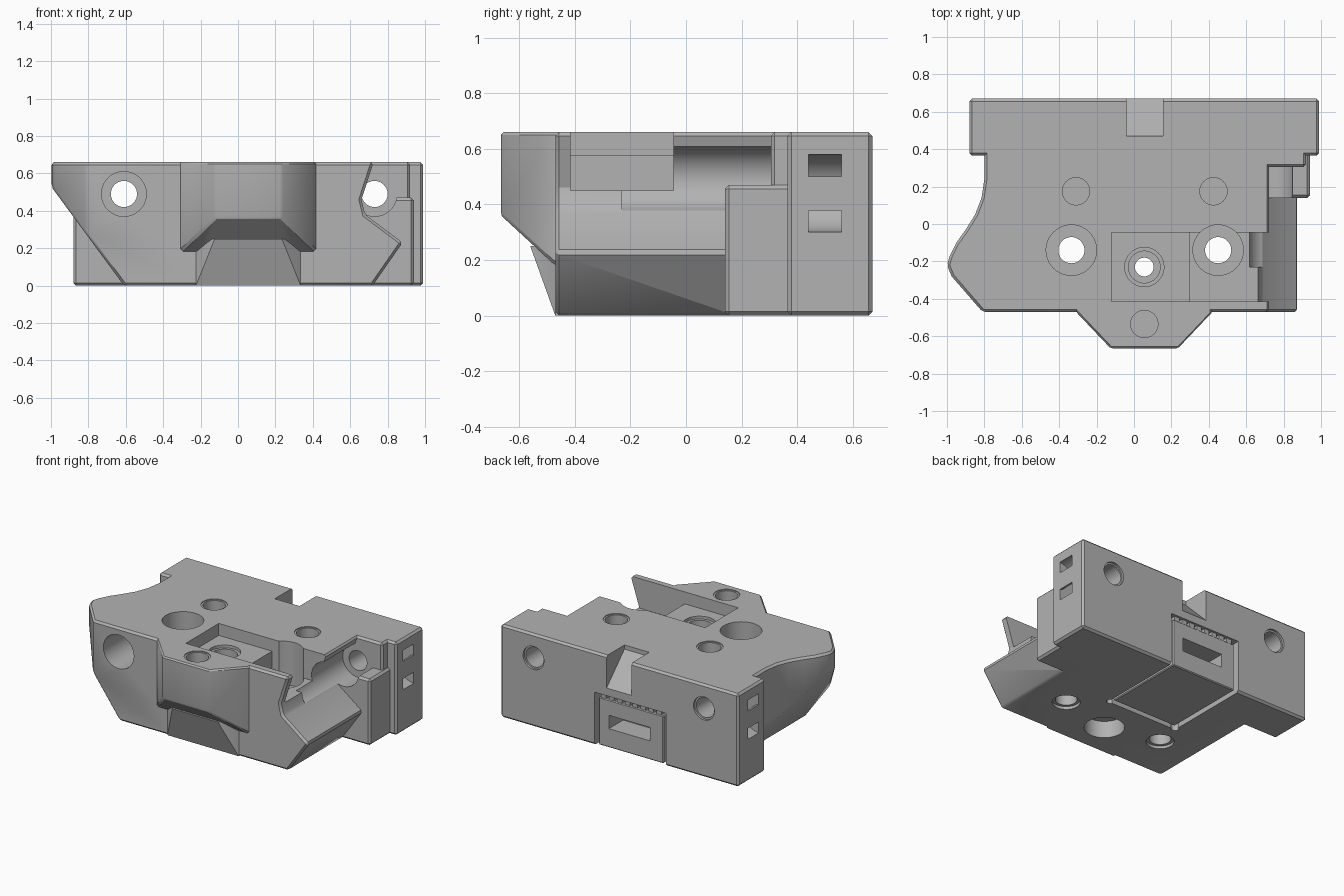
import bpy, bmesh, math

cube = bpy.data.objects.get("Cube")
if cube:
    bpy.data.objects.remove(cube, do_unlink=True)

grey = bpy.data.materials.new("matte_grey")
grey.use_nodes = True
COLOUR = (0.45, 0.45, 0.45, 1)
grey.diffuse_color = COLOUR
next(n for n in grey.node_tree.nodes if n.type == 'BSDF_PRINCIPLED').inputs["Base Color"].default_value = COLOUR

TOP = 0.66
BACK = 0.67
OUT = 0.8  # overshoot for cutters


def finish(bm, name):
    bmesh.ops.recalc_face_normals(bm, faces=bm.faces[:])
    me = bpy.data.meshes.new(name)
    bm.to_mesh(me)
    bm.free()
    me.materials.append(grey)
    ob = bpy.data.objects.new(name, me)
    bpy.context.collection.objects.link(ob)
    return ob


def prism(name, pts, axis, lo, hi):
    """Extrude a 2D profile along an axis."""
    place = {'X': lambda a, b, h: (h, a, b), 'Y': lambda a, b, h: (a, h, b),
             'Z': lambda a, b, h: (a, b, h)}[axis]
    bm = bmesh.new()
    ends = [[bm.verts.new(place(a, b, h)) for a, b in pts] for h in (lo, hi)]
    for ring in ends:
        bm.faces.new(ring)
    n = len(pts)
    for i in range(n):
        j = (i + 1) % n
        bm.faces.new((ends[0][i], ends[0][j], ends[1][j], ends[1][i]))
    return finish(bm, name)


def box(name, x, y, z):
    return prism(name, [(x[0], y[0]), (x[1], y[0]), (x[1], y[1]), (x[0], y[1])], 'Z', *z)


def arc(a, b, r, start=0, end=360, n=40):
    return [(a + r * math.cos(math.radians(start + (end - start) * i / n)),
             b + r * math.sin(math.radians(start + (end - start) * i / n))) for i in range(n)]


def rod(a, b, r, axis, lo, hi):
    return prism("rod_cutter", arc(a, b, r), axis, lo, hi)


def hull(name, pts):
    bm = bmesh.new()
    for p in pts:
        bm.verts.new(p)
    bmesh.ops.convex_hull(bm, input=bm.verts[:])
    return finish(bm, name)


def apply(ob, mod):
    bpy.ops.object.select_all(action='DESELECT')
    bpy.context.view_layer.objects.active = ob
    ob.select_set(True)
    bpy.ops.object.modifier_apply(modifier=mod.name)


def boolean(ob, tool, op='DIFFERENCE'):
    mod = ob.modifiers.new("bool", 'BOOLEAN')
    mod.operation, mod.solver, mod.object = op, 'EXACT', tool
    apply(ob, mod)
    bpy.data.objects.remove(tool, do_unlink=True)


def bevel(ob, width=0.014):
    mod = ob.modifiers.new("bevel", 'BEVEL')
    mod.width, mod.segments, mod.limit_method = width, 1, 'ANGLE'
    mod.angle_limit = math.radians(35)
    apply(ob, mod)
    return ob


# Front body: plan outline intersected with the front profile
outline = [(0.9, -0.47), (0.9, 0.45), (-0.8, 0.45), (-0.8, 0.24), (-0.815, 0.14), (-0.85, 0.05),
           (-0.9, -0.03), (-0.95, -0.1), (-0.985, -0.17), (-1, -0.22), (-0.975, -0.28), (-0.81, -0.47)]
profile = [(-0.61, 0), (0.72, 0), (0.88, 0.23), (0.68, 0.38), (0.66, 0.46), (0.725, TOP),
           (-1.01, TOP), (-1.01, 0.545)]
body = prism("carriage_body", outline, 'Z', -0.1, OUT)
boolean(body, prism("front_profile", profile, 'Y', -1, 1), 'INTERSECT')
bevel(body)

# Back block and right-hand shoulders
boolean(body, bevel(box("back_block", (-0.88, 0.99), (0.365, BACK), (0, TOP))), 'UNION')
boolean(body, bevel(box("shoulder", (0.6, 0.94), (0.14, 0.45), (0, 0.47))), 'UNION')
boolean(body, bevel(box("upper_shoulder", (0.6, 0.92), (0.305, 0.45), (0.3, TOP))), 'UNION')

# Front nose and its sloped underside
cx = 0.055
nose, foot = [], []
for s in (-1, 1):
    for y, w, low in ((-0.665, 0.18, 0.36), (-0.47, 0.365, 0.18), (-0.44, 0.365, 0.18)):
        nose += [(cx + s * w, y, low), (cx + s * w, y, TOP)]
    foot += [(cx + s * w, y, z) for w, y, z in
             ((0.18, -0.56, 0.25), (0.28, -0.47, 0), (0.28, -0.44, 0), (0.28, -0.44, 0.25), (0.28, -0.47, 0.2))]
boolean(body, bevel(hull("nose", nose), 0.01), 'UNION')
boolean(body, hull("nose_foot", foot), 'UNION')

# Stepped pocket, open to the right
boolean(body, box("shallow_pocket", (-0.12, 0.32), (-0.415, -0.045), (0.575, OUT)))
boolean(body, box("deep_pocket", (0.3, 1), (-0.415, -0.045), (0.45, OUT)))

# Vertical holes with counterbores
for x in (-0.335, 0.45):
    boolean(body, rod(x, -0.14, 0.135, 'Z', 0.35, OUT))
    boolean(body, rod(x, -0.14, 0.07, 'Z', -0.1, 0.4))
    boolean(body, rod(x, -0.14, 0.09, 'Z', -0.1, 0.02))
for r, lo, hi in ((0.105, 0.555, 0.6), (0.085, 0.48, 0.6), (0.05, -0.1, 0.6), (0.13, -0.1, 0.12)):
    boolean(body, rod(cx, -0.23, r, 'Z', lo, hi))
for x, y in ((-0.31, 0.175), (0.425, 0.175), (cx, -0.535)):
    boolean(body, rod(x, y, 0.085, 'Z', 0.654, OUT))
    boolean(body, rod(x, y, 0.073, 'Z', 0.45, OUT))

# Long rod channels: closed on the left, open on the right
for x, start in ((-0.61, -0.9), (0.73, -0.23)):
    boolean(body, rod(x, 0.49, 0.12, 'Y', start, 0.305))
    boolean(body, rod(x, 0.49, 0.07, 'Y', 0.2, OUT))
    boolean(body, rod(x, 0.49, 0.082, 'Y', 0.655, OUT))
boolean(body, box("channel_opening", (0.73, 1), (0.1, 0.305), (0.47, OUT)))

# Curved strap slots in both ends of the back block
for x, s in ((1.0, 1), (-0.89, -1)):
    a0, a1 = (80, 280) if s > 0 else (-100, 100)
    ring = arc(x, 0.44, 0.14, a0, a1) + arc(x, 0.44, 0.062, a1, a0)
    boolean(body, prism("strap_slot", ring, 'Y', 0.44, 0.56))

# Sloped notch in the top back edge
boolean(body, prism("notch", [(0.47, OUT), (0.47, 0.63), (0.49, 0.61), (BACK, 0.43), (OUT, 0.3), (OUT, OUT)],
                    'X', -0.04, 0.155))

# Recess for the insert
boolean(body, box("recess", (-0.31, 0.25), (0.04, OUT), (-0.1, 0.375)))
for x in (-0.3, 0.24):
    boolean(body, rod(x, 0.05, 0.025, 'Z', -0.1, 0.2))

# Separate insert with a slot and a serrated upper edge
insert = bevel(box("rear_insert", (-0.285, 0.225), (0.065, 0.66), (0.006, 0.345)), 0.006)
boolean(insert, box("insert_slot", (-0.18, 0.145), (0.5, OUT), (0.14, 0.235)))
for i in range(8):
    x = -0.265 + i * 0.062
    tooth = box("insert_tooth", (x, x + 0.04), (0.6, 0.655), (0.34, 0.376))
    tooth.name = "insert_tooth_%d" % (i + 1)

for ob in (body, insert):
    bpy.ops.object.select_all(action='DESELECT')
    bpy.context.view_layer.objects.active = ob
    ob.select_set(True)
    bpy.ops.object.shade_smooth_by_angle(angle=math.radians(28))
